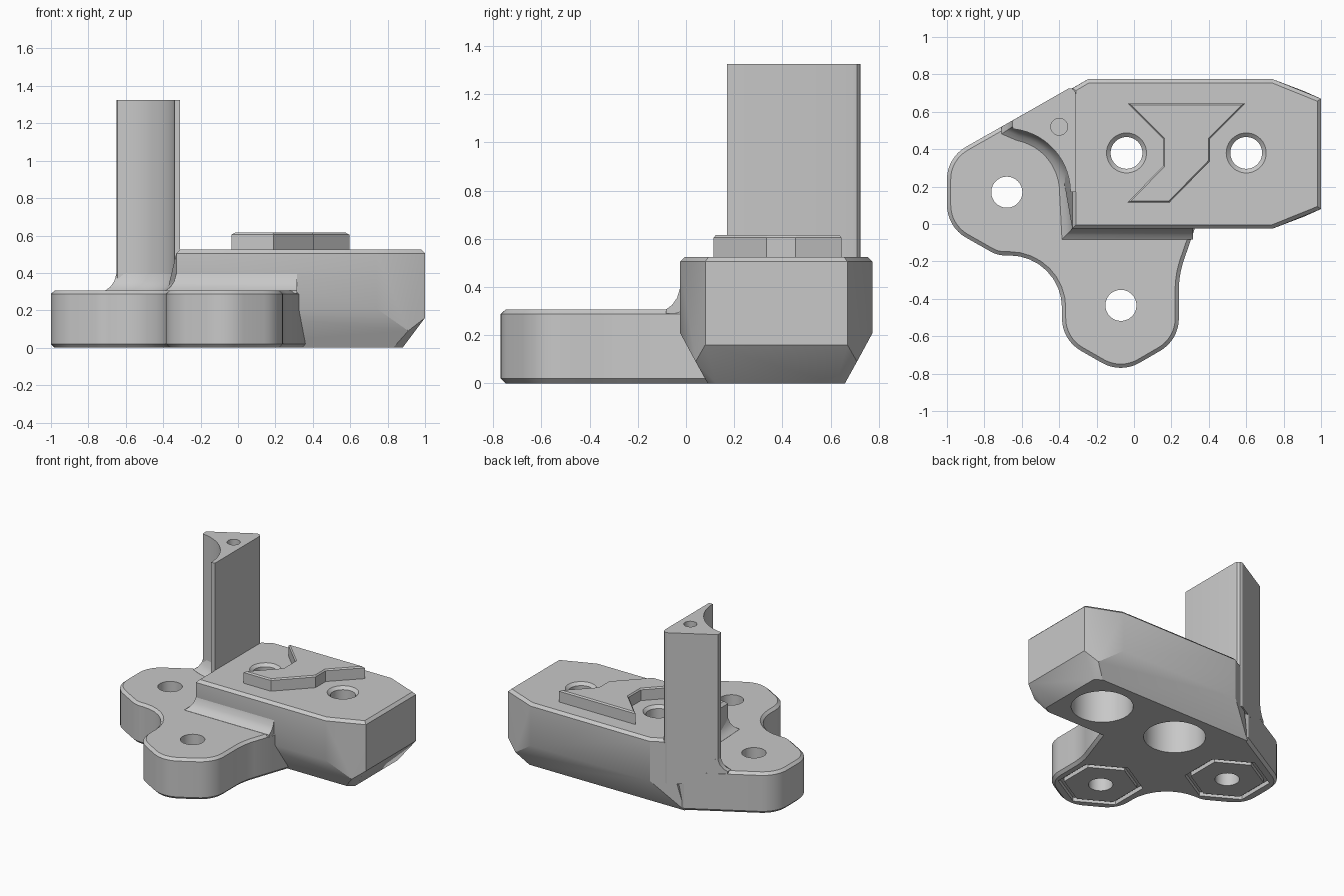
import bpy, bmesh
from math import cos, sin, tan, pi, radians
from mathutils import Vector

cube = bpy.data.objects.get("Cube")
if cube:
    bpy.data.objects.remove(cube, do_unlink=True)

grey = bpy.data.materials.new("plain grey")
grey.use_nodes = True
colour = (0.58, 0.58, 0.58, 1)
grey.diffuse_color = colour
grey.node_tree.nodes["Principled BSDF"].inputs["Base Color"].default_value = colour


def make_object(name, bm):
    bmesh.ops.recalc_face_normals(bm, faces=bm.faces)
    if bm.calc_volume(signed=True) < 0:
        bmesh.ops.reverse_faces(bm, faces=bm.faces)
    mesh = bpy.data.meshes.new(name)
    bm.to_mesh(mesh)
    bm.free()
    mesh.materials.append(grey)
    obj = bpy.data.objects.new(name, mesh)
    bpy.context.collection.objects.link(obj)
    return obj


def loft(name, rings):
    """Skin closed rings of equal length and cap both ends."""
    bm = bmesh.new()
    loops = [[bm.verts.new(p) for p in ring] for ring in rings]
    n = len(loops[0])
    for a, b in zip(loops, loops[1:]):
        for i in range(n):
            j = (i + 1) % n
            bm.faces.new((a[i], a[j], b[j], b[i]))
    bm.faces.new(loops[0][::-1])
    bm.faces.new(loops[-1])
    return make_object(name, bm)


def offset(points, d, closed=True):
    """Mitred offset; positive moves to the left of the path."""
    pts = [Vector(p) for p in points]
    n, out = len(pts), []
    for i, p in enumerate(pts):
        before, after = pts[i - 1], pts[(i + 1) % n]
        if not closed and i == 0:
            before = p * 2 - after
        if not closed and i == n - 1:
            after = p * 2 - before
        e1, e2 = (p - before).normalized(), (after - p).normalized()
        n1, n2 = Vector((-e1.y, e1.x)), Vector((-e2.y, e2.x))
        out.append(p + (n1 + n2) / (1 + n1.dot(n2)) * d)
    return out


def at(points, z):
    return [(p[0], p[1], z) for p in points]


def rounded(corners, steps=8):
    """Closed outline from (x, y, radius) corners."""
    out = []
    for i, (x, y, r) in enumerate(corners):
        p = Vector((x, y))
        if r == 0:
            out.append(p)
            continue
        u = (Vector(corners[i - 1][:2]) - p).normalized()
        v = (Vector(corners[(i + 1) % len(corners)][:2]) - p).normalized()
        half = u.angle(v) / 2
        centre = p + (u + v).normalized() * r / sin(half)
        a, b = p + u * r / tan(half) - centre, p + v * r / tan(half) - centre
        sweep = a.angle(b)
        for k in range(steps + 1):
            t = k / steps
            spoke = a * sin((1 - t) * sweep) + b * sin(t * sweep)
            out.append(centre + spoke / sin(sweep))
    return out


def prism(name, outline, levels):
    """Stack an outline at (inset, z) levels."""
    return loft(name, [at(offset(outline, d), z) for d, z in levels])


def turned(name, centre, levels, sides=48):
    """Round or polygonal solid from (radius, z) levels."""
    turn = pi / 2
    return loft(name, [[(centre[0] + r * cos(turn + 2 * pi * k / sides),
                         centre[1] + r * sin(turn + 2 * pi * k / sides), z)
                        for k in range(sides)] for r, z in levels])


def cut(targets, cutter):
    cutter.hide_render = True
    for obj in targets:
        mod = obj.modifiers.new("cut", 'BOOLEAN')
        mod.operation, mod.solver, mod.object = 'DIFFERENCE', 'EXACT', cutter
        bpy.context.view_layer.objects.active = obj
        bpy.ops.object.modifier_apply(modifier=mod.name)
    bpy.data.objects.remove(cutter, do_unlink=True)


# Two-lobed mounting flange with chamfered rims
flange_outline = rounded([
    (-0.45, 0.667, 0), (-1, 0.355, 0.2), (-1, -0.015, 0.2), (-0.73, -0.168, 0.15),
    (-0.385, -0.168, 0.28), (-0.385, -0.62, 0.2), (-0.07, -0.8, 0.2),
    (0.24, -0.62, 0.2), (0.24, -0.27, 0.5), (0.375, 0.12, 0), (0.3, 0.6, 0)])
flange = prism("mounting_flange", flange_outline,
               [(0.02, 0), (0, 0.02), (0, 0.288), (0.02, 0.306)])

# Main block: tapered underside, pointed end and chamfered top
block_outline = [(-0.245, 0.775), (-0.33, 0.725), (-0.33, -0.025), (0.74, -0.025),
                 (1, 0.08), (1, 0.67), (0.74, 0.775)]
points = at(block_outline, 0.505) + at(offset(block_outline, 0.02), 0.525)
points += at([p for p in block_outline if p[0] < 0.9], 0.21)
points += [(-0.45, 0.657, 0), (-0.33, 0.09, 0)]
for side in (-1, 1):
    for x, half_width, z in ((1, 0.295, 0.16), (0.91, 0.335, 0.09),
                             (0.83, 0.285, 0), (0.88, 0.25, 0)):
        points.append((x, 0.375 + side * half_width, z))
bm = bmesh.new()
for p in points:
    bm.verts.new(p)
bmesh.ops.convex_hull(bm, input=bm.verts)
loose = [v for v in bm.verts if not v.link_faces]
bmesh.ops.delete(bm, geom=loose, context='VERTS')
bmesh.ops.dissolve_limit(bm, angle_limit=radians(1), verts=bm.verts, edges=bm.edges)
block = make_object("main_block", bm)

# Upright column, scooped around the left mounting hole
left_hole, front_hole = (-0.68, 0.17), (-0.07, -0.435)
scoop = [(left_hole[0] + 0.34 * cos(radians(a)), left_hole[1] + 0.34 * sin(radians(a)))
         for a in range(84, -1, -6)]
column_outline = [(-0.65, 0.553), (-0.65, 0.52)] + scoop + [
    (-0.31, 0.17), (-0.31, 0.69), (-0.315, 0.71), (-0.33, 0.723), (-0.35, 0.7245)]
column = loft("upright_column", [at(column_outline, 0.2), at(column_outline, 1.325)])

# Concave fillet where the column and block meet the flange
path = [(-0.65, 0.62), (-0.65, 0.52)] + scoop[1:] + [(-0.33, -0.025), (0.315, -0.025)]
section = [(0.02, 0.29), (-0.058, 0.29), (-0.058, 0.307), (-0.033, 0.325),
           (-0.012, 0.355), (0, 0.395), (0.02, 0.395)]
tracks = [at(offset(path, d, False), z) for d, z in section]
fillet = loft("base_fillet", [list(ring) for ring in zip(*tracks)])
cut([fillet], prism("back_trim", [(-0.2, 0.809), (-0.2, 1.2), (-1.1, 1.2), (-1.1, 0.298)],
                    [(0, 0.1), (0, 0.6)]))

# Raised angular guide on the block top
guide_outline = [(0.595, 0.645), (-0.035, 0.645), (0.155, 0.455), (0.155, 0.31),
                 (-0.035, 0.115), (0.19, 0.115), (0.405, 0.335), (0.405, 0.455)]
guide = prism("raised_guide", guide_outline, [(0, 0.5), (0, 0.605), (0.008, 0.615)])

# Stepped bolt holes through the block
for x in (-0.04, 0.6):
    cut([block, flange], turned("bolt_cutter", (x, 0.38), [
        (0.21, -0.1), (0.21, 0.38), (0.085, 0.38), (0.085, 0.505),
        (0.108, 0.526), (0.108, 0.6)]))

# Mounting holes, each with a hexagonal groove underneath
pads = []
for centre in (left_hole, front_hole):
    cut([flange], turned("hex_cutter", centre, [(0.29, -0.1), (0.29, 0.03)], 6))
    pad = turned("hexagonal_pad", centre, [(0.25, 0), (0.25, 0.04)], 6)
    pads.append(pad)
    cut([flange, pad], turned("hole_cutter", centre, [(0.083, -0.2), (0.083, 0.6)]))

# Blind pin hole in the column top
cut([column], turned("pin_cutter", (-0.4, 0.52), [(0.045, 1.05), (0.045, 1.5)], 24))

# Smooth the curved walls and keep crisp edges
for obj in [flange, block, column, fillet, guide] + pads:
    bpy.ops.object.select_all(action='DESELECT')
    obj.select_set(True)
    bpy.context.view_layer.objects.active = obj
    bpy.ops.object.shade_smooth_by_angle(angle=radians(30))
